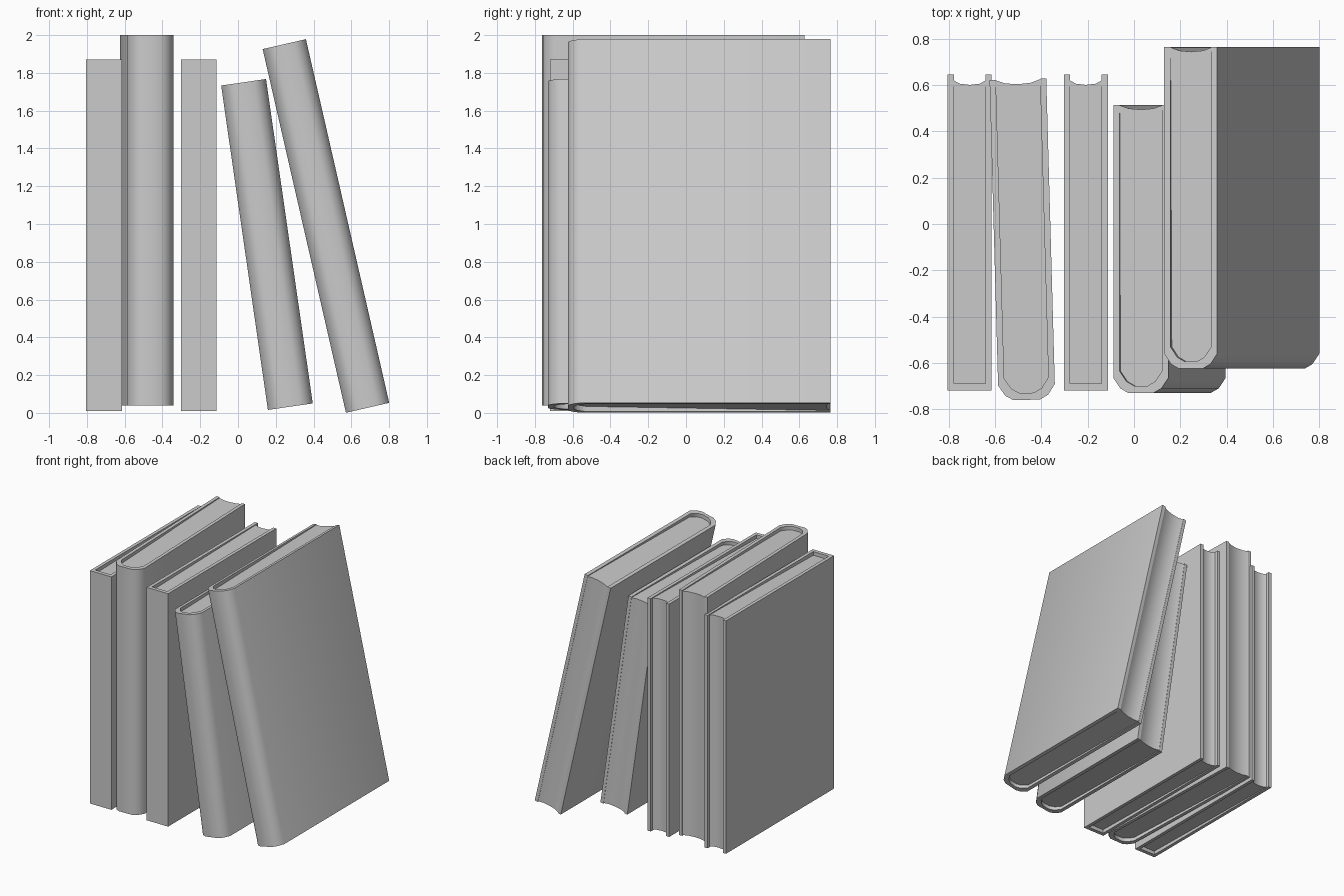
import bpy
import bmesh
from math import radians

cube = bpy.data.objects.get("Cube")
if cube:
    bpy.data.objects.remove(cube)

# Single plain grey
grey = bpy.data.materials.new("plain grey")
grey.use_nodes = True
colour = (0.6, 0.6, 0.6, 1)
grey.diffuse_color = colour
grey.node_tree.nodes["Principled BSDF"].inputs["Base Color"].default_value = colour


def prism(name, outline, bottom, top, place, turn):
    """Extrude an outline; bottom and top give the height at each y."""
    bm = bmesh.new()
    low = [bm.verts.new((x, y, bottom(y))) for x, y in outline]
    high = [bm.verts.new((x, y, top(y))) for x, y in outline]
    bm.faces.new(low[::-1])
    bm.faces.new(high)
    for i in range(len(low)):
        j = (i + 1) % len(low)
        bm.faces.new((low[i], low[j], high[j], high[i]))
    bmesh.ops.recalc_face_normals(bm, faces=bm.faces)
    mesh = bpy.data.meshes.new(name)
    bm.to_mesh(mesh)
    bm.free()
    mesh.materials.append(grey)
    obj = bpy.data.objects.new(name, mesh)
    bpy.context.collection.objects.link(obj)
    obj.location = place
    obj.rotation_euler = turn
    bpy.ops.object.select_all(action='DESELECT')
    obj.select_set(True)
    bpy.context.view_layer.objects.active = obj
    bpy.ops.object.shade_smooth_by_angle(angle=radians(50))


def spine(half, front, rounded):
    """Right half of a spine outline, from side to middle."""
    if not rounded:
        return [(half, front)]
    return [(half, front + 0.065), (half - 0.03, front + 0.02), (half - 0.065, front)]


def mirrored(points):
    return points + [(-x, y) for x, y in reversed(points)]


def book(name, x, z, width, height, front, back, rounded, lean=0, yaw=0):
    half, cover = width / 2, 0.027
    place, turn = (x, 0, z), (0, radians(lean), radians(yaw))
    # Cover: one U-shaped wrap of two boards and a spine
    outer = mirrored([(half, back)] + spine(half, front, rounded))
    inner = mirrored([(half - cover, back)] + spine(half - cover, front + 0.03, rounded))
    prism(name + "_cover", outer + inner[::-1], lambda y: 0, lambda y: height, place, turn)
    # Pages: hollow fore-edge, ends sinking toward the spine
    edge = back - (0.002 if rounded else 0.025)
    right = [(half - cover, edge)] + spine(half - cover, front + 0.03, rounded)
    pages = mirrored(right) + [(-half * 0.45, edge - 0.014), (0, edge - 0.019),
                               (half * 0.45, edge - 0.014)]

    def sink(y):
        return 0.006 + 0.024 * (edge - y) / (edge - front)

    prism(name + "_pages", pages, sink, lambda y: height - sink(y), place, turn)


# Row from the model's right to its left
book("first_flat_book", -0.71, 0.01, 0.19, 1.86, -0.72, 0.645, False)
book("tall_round_book", -0.484, 0.04, 0.245, 1.96, -0.76, 0.625, True, yaw=1.6)
book("second_flat_book", -0.208, 0.01, 0.19, 1.86, -0.72, 0.645, False)
book("short_leaning_book", 0.277, 0.033, 0.24, 1.735, -0.73, 0.515, True, lean=-8.2)
book("long_leaning_book", 0.686, 0.027, 0.235, 1.975, -0.625, 0.765, True, lean=-12.9)
